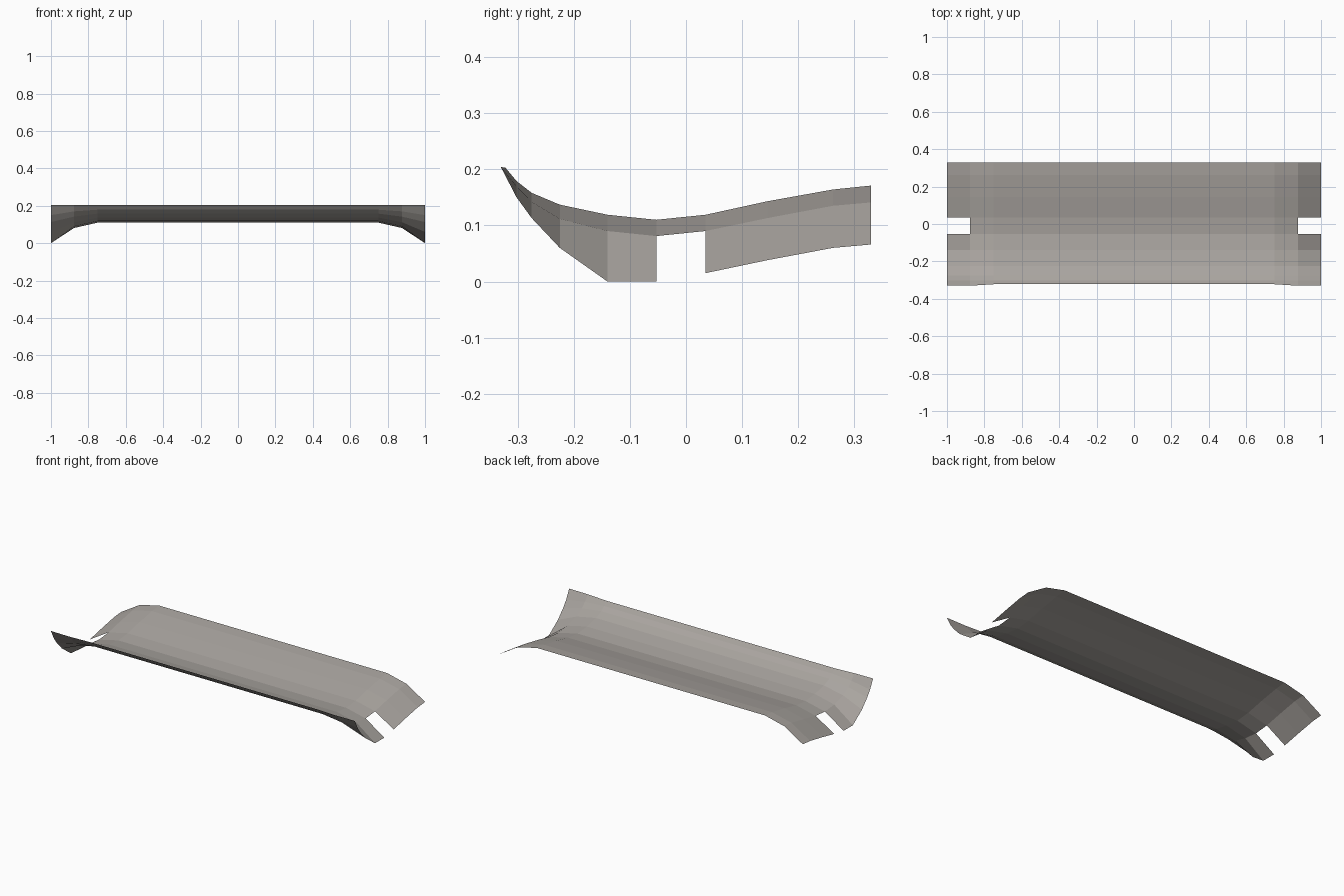
import bpy, bmesh

if "Cube" in bpy.data.objects:
    bpy.data.objects.remove(bpy.data.objects["Cube"])

# Sheet colour
mat = bpy.data.materials.new("warm grey")
mat.diffuse_color = (0.40, 0.375, 0.35, 1)
mat.use_nodes = True
mat.node_tree.nodes["Principled BSDF"].inputs["Base Color"].default_value = mat.diffuse_color

# Cross-section: y, height in the middle, height at the bend, height at the tip
PROFILE = [
    (-0.322, 0.203, 0.204, 0.205),
    (-0.302, 0.179, 0.170, 0.150),
    (-0.275, 0.158, 0.142, 0.113),
    (-0.225, 0.137, 0.112, 0.060),
    (-0.140, 0.119, 0.090, 0.000),
    (-0.053, 0.110, 0.081, 0.000),
    (0.035, 0.119, 0.090, 0.015),
    (0.145, 0.143, 0.113, 0.038),
    (0.262, 0.164, 0.135, 0.060),
    (0.330, 0.171, 0.141, 0.066),
]
NOTCH = 5  # strip left open at both tips

# Stations along x, with the height column each one uses
STATIONS = [(-1.0, 3), (-0.877, 2), (-0.75, 1), (0.75, 1), (0.877, 2), (1.0, 3)]

bm = bmesh.new()
grid = []
for x, col in STATIONS:
    row = []
    for i, p in enumerate(PROFILE):
        y = p[0] - (0.008 if i == 0 and col > 1 else 0)
        row.append(bm.verts.new((x, y, p[col])))
    grid.append(row)

# Curved panel with drooping ends, split by the notch
last = len(STATIONS) - 2
for s in range(len(STATIONS) - 1):
    for i in range(len(PROFILE) - 1):
        if i == NOTCH and s in (0, last):
            continue
        a, b = grid[s], grid[s + 1]
        bm.faces.new((a[i], b[i], b[i + 1], a[i + 1]))

mesh = bpy.data.meshes.new("curved_panel")
bm.to_mesh(mesh)
bm.free()
mesh.materials.append(mat)
panel = bpy.data.objects.new("curved_panel", mesh)
bpy.context.collection.objects.link(panel)
